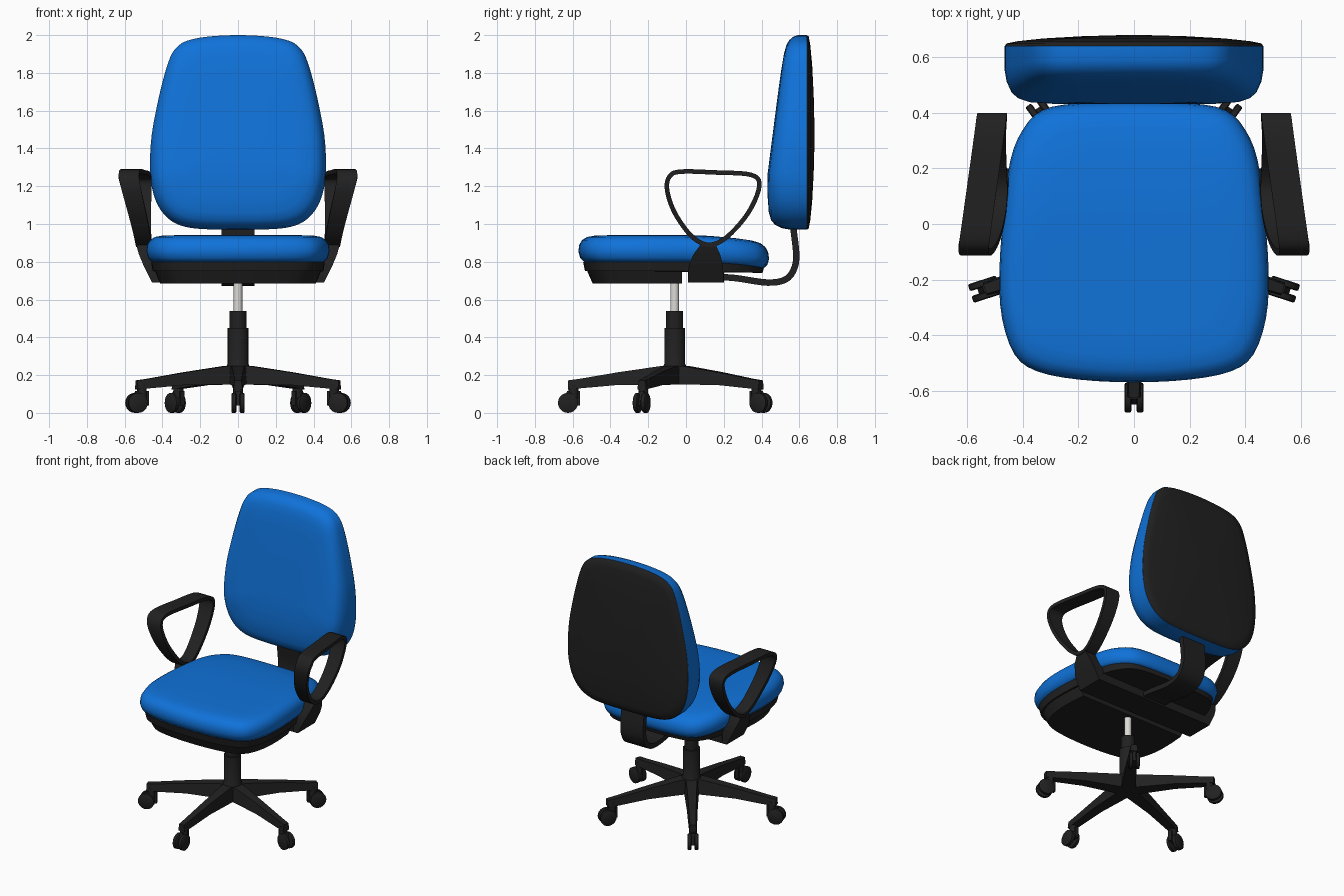
import bpy, bmesh
from math import pi, sin, cos, radians
from mathutils import Matrix, Vector

cube = bpy.data.objects.get("Cube")
if cube:
    bpy.data.objects.remove(cube, do_unlink=True)


def material(name, rgb, rough=0.6):
    m = bpy.data.materials.new(name)
    m.use_nodes = True
    m.diffuse_color = (*rgb, 1)
    bsdf = m.node_tree.nodes["Principled BSDF"]
    bsdf.inputs["Base Color"].default_value = (*rgb, 1)
    bsdf.inputs["Roughness"].default_value = rough
    return m


BLUE = material("blue fabric", (0.005, 0.17, 0.70))
BLACK = material("black plastic", (0.015, 0.015, 0.015))
SILVER = material("silver metal", (0.72, 0.71, 0.68))


def loft(name, rings, mat, matrix=None, loop=False, mirror=False, cut_y=None, angle=40):
    """Skin a run of point rings; ends are capped unless the run is a loop."""
    bm = bmesh.new()
    rows = [[bm.verts.new(p) for p in ring] for ring in rings]
    n = len(rows[0])
    for i in range(len(rows) if loop else len(rows) - 1):
        a, b = rows[i], rows[(i + 1) % len(rows)]
        for j in range(n):
            k = (j + 1) % n
            bm.faces.new((a[j], a[k], b[k], b[j]))
    if not loop:
        bm.faces.new(rows[0])
        bm.faces.new(rows[-1])
    if cut_y is not None:
        geom = bm.verts[:] + bm.edges[:] + bm.faces[:]
        bmesh.ops.bisect_plane(bm, geom=geom, plane_co=(0, cut_y, 0),
                               plane_no=(0, 1, 0), clear_outer=True)
        bmesh.ops.holes_fill(bm, edges=[e for e in bm.edges if e.is_boundary])
    if matrix:
        bm.transform(matrix)
    bmesh.ops.recalc_face_normals(bm, faces=bm.faces)
    for f in bm.faces:
        f.smooth = True
    me = bpy.data.meshes.new(name)
    bm.to_mesh(me)
    bm.free()
    me.set_sharp_from_angle(angle=radians(angle))
    me.materials.append(mat)
    ob = bpy.data.objects.new(name, me)
    bpy.context.scene.collection.objects.link(ob)
    if mirror:
        ob.modifiers.new("Mirror", "MIRROR")
    return ob


def spline(pts, steps=4, closed=True):
    """Smooth 2D curve through the points."""
    p = [Vector(q) for q in pts]
    n, out = len(p), []
    for i in range(n if closed else n - 1):
        if closed:
            a, b, c, d = (p[(i + k) % n] for k in (-1, 0, 1, 2))
        else:
            a, b, c, d = (p[min(max(i + k, 0), n - 1)] for k in (-1, 0, 1, 2))
        for s in range(steps):
            t = s / steps
            out.append(0.5 * (2 * b + (c - a) * t + (2 * a - 5 * b + 4 * c - d) * t * t
                              + (3 * b - a - 3 * c + d) * t ** 3))
    return out if closed else out + [p[-1]]


def symmetric(half):
    """Closed outline from its right half, first and last points on the axis."""
    return spline(half + [(-x, y) for x, y in half[-2:0:-1]], 3)


def rect(x0, x1, y0, y1, z):
    return [(x0, y0, z), (x1, y0, z), (x1, y1, z), (x0, y1, z)]


def circle(r, z, n=20):
    return [(r * cos(2 * pi * i / n), r * sin(2 * pi * i / n), z) for i in range(n)]


def strap(name, path, thick, span, loop=False, mirror=False):
    """Flat band along a side path (y, z); span gives its x limits."""
    rings = []
    n = len(path)
    for i, p in enumerate(path):
        a = path[i - 1] if loop or i else p
        b = path[(i + 1) % n] if loop or i < n - 1 else p
        d = (b - a).normalized() * thick / 2
        lo, hi = span(*p)
        u, v = p + Vector((-d.y, d.x)), p - Vector((-d.y, d.x))
        rings.append([(lo, *u), (hi, *u), (hi, *v), (lo, *v)])
    return loft(name, rings, BLACK, loop=loop, mirror=mirror)


# Seat
seat_line = symmetric([(0, -0.57), (0.2, -0.56), (0.35, -0.53), (0.43, -0.47), (0.475, -0.34),
                       (0.485, -0.18), (0.47, 0.04), (0.445, 0.23), (0.40, 0.34),
                       (0.33, 0.41), (0.2, 0.435), (0, 0.44)])
SEAT_Y = -0.065


def seat_ring(scale, z, droop=0.0):
    ring = []
    for x, y in seat_line:
        yy = SEAT_Y + (y - SEAT_Y) * scale
        ring.append((x * scale, yy, z - droop * max(0, (yy + 0.05) / 0.49) ** 2))
    return ring


cushion = [(0.3, 0.80), (0.94, 0.80), (0.98, 0.82), (1, 0.855), (0.99, 0.89), (0.96, 0.915),
           (0.91, 0.931), (0.82, 0.939), (0.65, 0.941), (0.4, 0.942), (0.15, 0.942)]
loft("seat_cushion", [seat_ring(s, z, 0.04) for s, z in cushion], BLUE, angle=60)
loft("seat_plate", [seat_ring(0.95, 0.80, 0.03), seat_ring(0.93, 0.75, 0.01)], BLACK)
loft("seat_tray", [seat_ring(0.95, 0.80), seat_ring(0.85, 0.685)], BLACK, cut_y=-0.02)

# Backrest
back_line = symmetric([(0, 0.97), (0.16, 0.972), (0.28, 0.985), (0.365, 1.025), (0.425, 1.10),
                       (0.457, 1.20), (0.466, 1.32), (0.457, 1.47), (0.43, 1.62), (0.395, 1.77),
                       (0.36, 1.88), (0.325, 1.935), (0.27, 1.97), (0.16, 1.992), (0, 2.0)])
BACK_Z = 1.47


def back_ring(scale, depth):
    ring = []
    for x, z in back_line:
        zz = BACK_Z + (z - BACK_Z) * scale
        thick = 0.21 - 0.09 * max(0, (zz - 1.25) / 0.7)
        ring.append((x * scale, 0.64 - depth * thick, zz))
    return ring


pad = [(1, 0), (1, 0.42), (0.985, 0.62), (0.95, 0.8), (0.9, 0.9), (0.82, 0.96),
       (0.65, 0.99), (0.4, 1), (0.15, 1)]
loft("back_cushion", [back_ring(s, d) for s, d in pad], BLUE, angle=60)
shell = [(0.998, 0.64), (0.985, 0.65), (0.9, 0.658), (0.7, 0.668), (0.4, 0.676), (0.1, 0.68)]
loft("back_shell", [[(x, y, z) for x, _, z in back_ring(s, 0)] for s, y in shell],
     BLACK, angle=60)

# Bracket holding the backrest
support = spline([(0.1, 0.72), (0.25, 0.715), (0.43, 0.69), (0.53, 0.708), (0.575, 0.77),
                  (0.583, 0.85), (0.57, 0.97), (0.57, 1.05)], 5, closed=False)
strap("back_support", support, 0.034, lambda y, z: (-0.088, 0.088))

# Armrests and the bar joining them
loft("arm_crossbar", [rect(-0.42, 0.42, 0.01, 0.2, z) for z in (0.69, 0.755)], BLACK)
loft("arm_bracket", [rect(0.36, 0.455, 0.01, 0.2, 0.69), rect(0.41, 0.5, 0.015, 0.195, 0.78),
                     rect(0.435, 0.525, 0.04, 0.18, 0.84),
                     rect(0.455, 0.54, 0.08, 0.155, 0.895)], BLACK, mirror=True)


def arm_span(y, z):
    t = min(max((z - 0.89) / 0.36, 0), 1)
    mid = 0.498 * (1 - t) + (0.51 + 0.14 * (0.4 - y)) * t
    half = 0.042 + 0.012 * t
    return mid - half, mid + half


arm_path = spline([(-0.03, 1.277), (0.15, 1.273), (0.345, 1.26), (0.388, 1.2), (0.33, 1.06),
                   (0.215, 0.93), (0.12, 0.89), (0.03, 0.935), (-0.06, 1.06),
                   (-0.1, 1.18), (-0.088, 1.25)], 5)
strap("armrest", arm_path, 0.024, arm_span, loop=True, mirror=True)

# Gas column
COLUMN = Matrix.Translation((0, -0.06, 0))
loft("column_rod", [circle(0.023, 0.5), circle(0.023, 0.70)], SILVER, COLUMN)
loft("column_sleeve", [circle(r, z) for r, z in
                       ((0.07, 0.15), (0.068, 0.235), (0.055, 0.26), (0.055, 0.45),
                        (0.045, 0.45), (0.045, 0.54))], BLACK, COLUMN)

# Five legs with twin-wheel casters
leg_sections = [(0.0, 0.05, 0.15, 0.25), (0.08, 0.045, 0.15, 0.247), (0.3, 0.034, 0.148, 0.215),
                (0.5, 0.027, 0.13, 0.181), (0.565, 0.024, 0.125, 0.172)]
for i in range(5):
    place = COLUMN @ Matrix.Rotation(i * 2 * pi / 5, 4, "Z")
    loft(f"leg_{i + 1}", [[(-w, -r, lo), (w, -r, lo), (w * 0.75, -r, hi), (-w * 0.75, -r, hi)]
                          for r, w, lo, hi in leg_sections], BLACK, place)
    stem = place @ Matrix.Translation((0, -0.535, 0))
    loft(f"caster_stem_{i + 1}", [circle(0.026, 0.08, 12), circle(0.026, 0.15, 12)], BLACK, stem)
    loft(f"caster_hood_{i + 1}", [rect(-0.012, 0.012, -0.59, -0.5, 0.04),
                                  rect(-0.012, 0.012, -0.57, -0.5, 0.115)], BLACK, place)
    for side, s in (("left", 1), ("right", -1)):
        axle = (place @ Matrix.Translation((s * 0.022, -0.565, 0.053))
                @ Matrix.Rotation(pi / 2, 4, "Y"))
        loft(f"caster_wheel_{side}_{i + 1}",
             [circle(r, z) for r, z in ((0.047, -0.013), (0.053, -0.009),
                                        (0.053, 0.009), (0.047, 0.013))], BLACK, axle)
